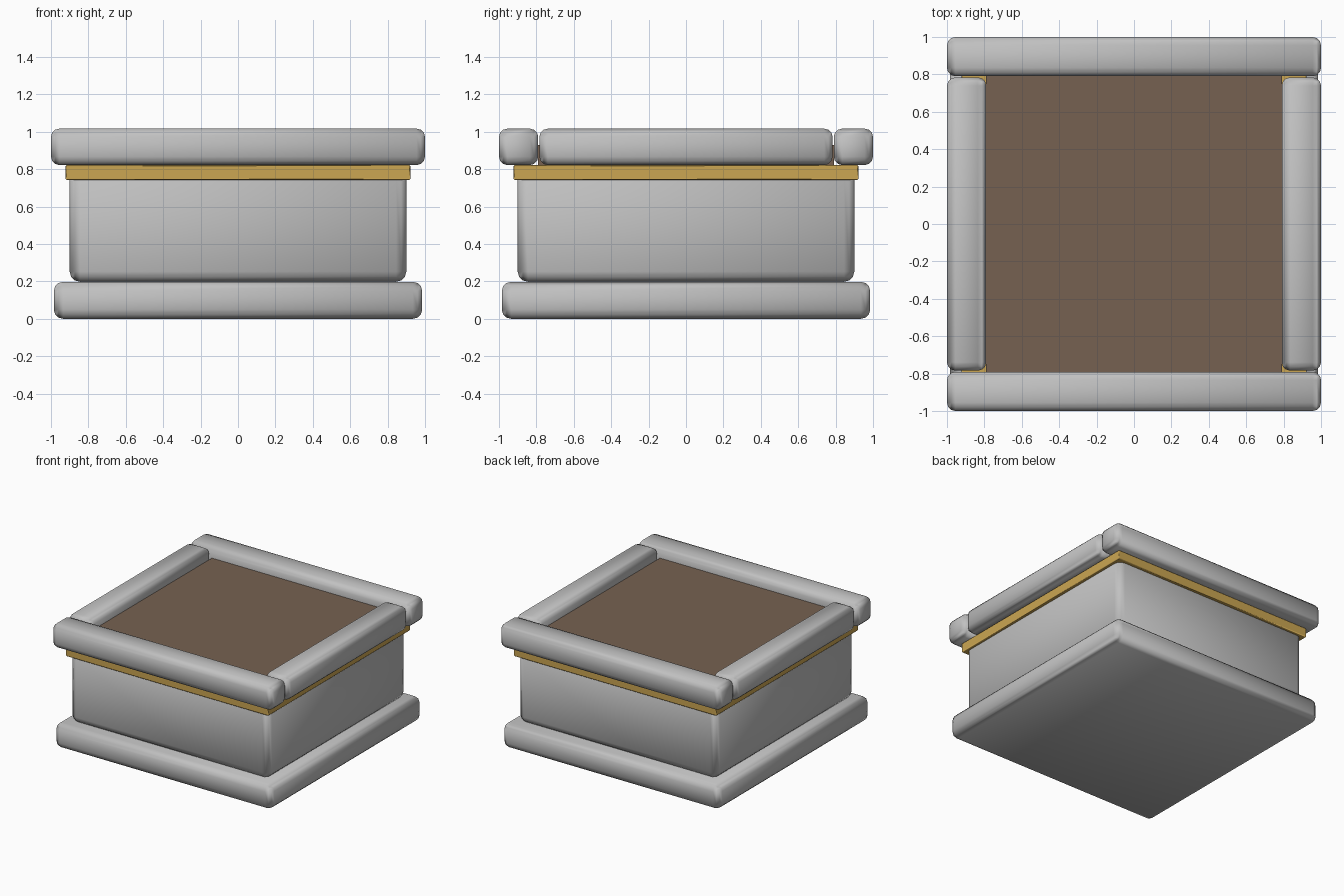
import bpy
import math

if "Cube" in bpy.data.objects:
    bpy.data.objects.remove(bpy.data.objects["Cube"])


def material(name, color):
    m = bpy.data.materials.new(name)
    m.diffuse_color = (*color, 1.0)
    m.use_nodes = True
    m.node_tree.nodes["Principled BSDF"].inputs["Base Color"].default_value = m.diffuse_color
    return m


stone = material("grey stone", (0.53, 0.53, 0.53))
gold = material("gold trim", (0.60, 0.38, 0.085))
soil_brown = material("brown soil", (0.18, 0.12, 0.083))


def block(name, lo, hi, mat, bevel=0.0, segments=3):
    """Box between two corners with rounded edges."""
    center = [(a + b) / 2 for a, b in zip(lo, hi)]
    bpy.ops.mesh.primitive_cube_add(size=1, location=center)
    ob = bpy.context.object
    ob.name = name
    ob.scale = [b - a for a, b in zip(lo, hi)]
    bpy.ops.object.transform_apply(location=False, rotation=False, scale=True)
    ob.data.materials.append(mat)
    if bevel:
        mod = ob.modifiers.new("rounded edges", 'BEVEL')
        mod.width = bevel
        mod.segments = segments
        mod.harden_normals = True
        bpy.ops.object.modifier_apply(modifier=mod.name)
        bpy.ops.object.shade_smooth_by_angle(angle=math.radians(40))
    return ob


# Plinth, box body and gold band
block("base_slab", (-0.985, -0.985, 0), (0.985, 0.985, 0.198), stone, 0.05)
block("planter_body", (-0.9, -0.9, 0.198), (0.9, 0.9, 0.81), stone, 0.055)
block("gold_band", (-0.923, -0.923, 0.742), (0.923, 0.923, 0.822), gold, 0.008, 1)

# Soil filling inside the rim
block("soil", (-0.79, -0.79, 0.815), (0.79, 0.79, 0.93), soil_brown)

# Four rim stones: long ones front and back, short ones between them
for side, s in (("front", -1), ("back", 1)):
    y0, y1 = sorted((0.79 * s, 1.0 * s))
    block(side + "_rim", (-1, y0, 0.822), (1, y1, 1.017), stone, 0.045)
for side, s in (("left", -1), ("right", 1)):
    x0, x1 = sorted((0.79 * s, 1.0 * s))
    block(side + "_rim", (x0, -0.784, 0.822), (x1, 0.784, 1.017), stone, 0.045)
